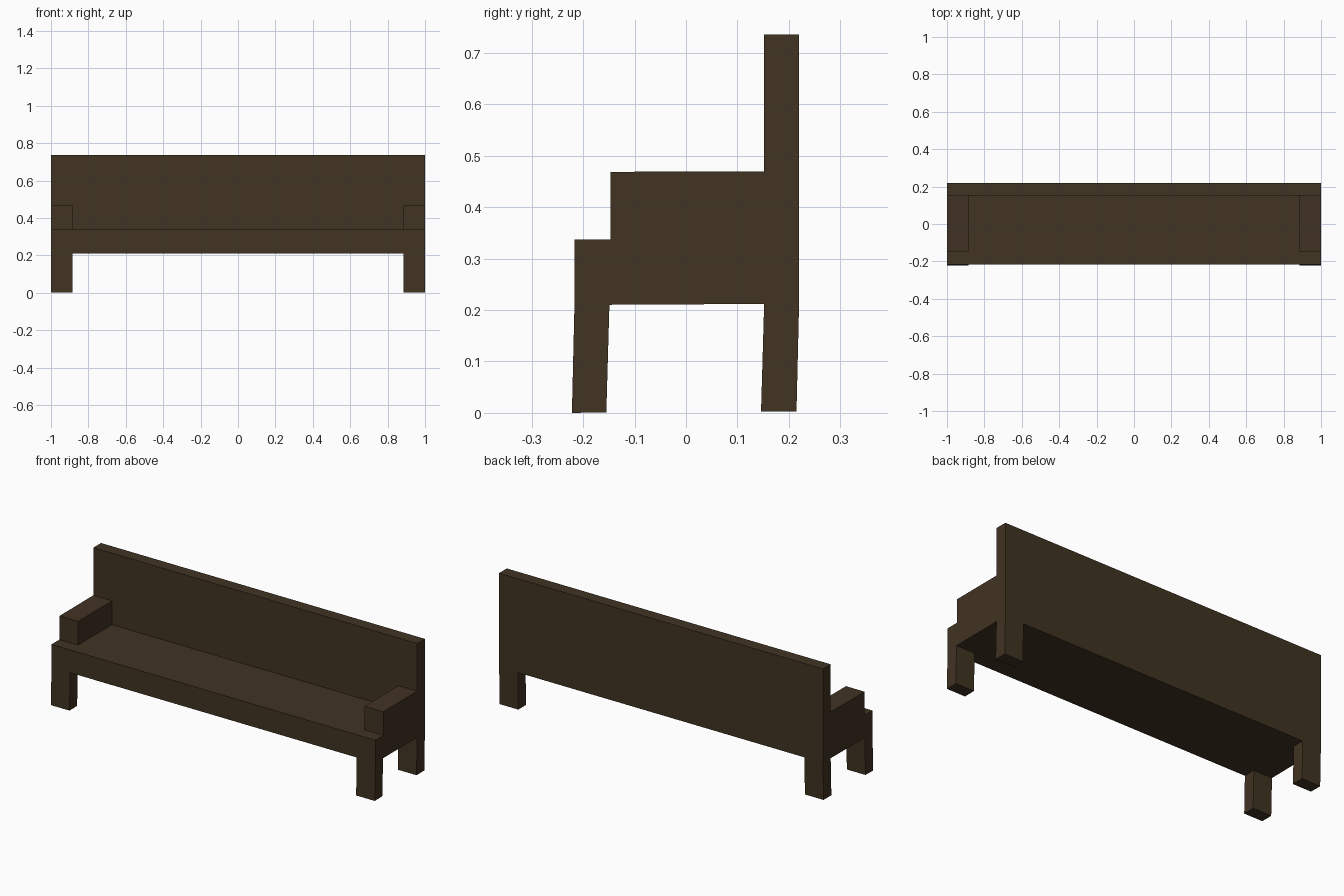
import bpy
import bmesh

if "Cube" in bpy.data.objects:
    bpy.data.objects.remove(bpy.data.objects["Cube"])

wood = bpy.data.materials.new("dark brown wood")
wood.diffuse_color = (0.052, 0.033, 0.016, 1)
wood.use_nodes = True
wood.node_tree.nodes["Principled BSDF"].inputs["Base Color"].default_value = wood.diffuse_color


def prism(name, profile, x0, x1, mirror=False):
    """Extrude a (y, z) side profile from x0 to x1, optionally mirrored across x = 0."""
    mesh = bpy.data.meshes.new(name)
    bm = bmesh.new()
    face = bm.faces.new([bm.verts.new((x0, y, z)) for y, z in profile])
    ext = bmesh.ops.extrude_face_region(bm, geom=[face])
    verts = [g for g in ext["geom"] if isinstance(g, bmesh.types.BMVert)]
    bmesh.ops.translate(bm, verts=verts, vec=(x1 - x0, 0, 0))
    bmesh.ops.recalc_face_normals(bm, faces=bm.faces)
    bm.to_mesh(mesh)
    bm.free()
    mesh.materials.append(wood)
    obj = bpy.data.objects.new(name, mesh)
    bpy.context.collection.objects.link(obj)
    if mirror:
        obj.modifiers.new("mirror", "MIRROR").use_mirror_merge = False
    return obj


# Full-width seat slab and tall backrest
prism("seat", [(-0.217, 0.21), (0.152, 0.212), (0.152, 0.337), (-0.217, 0.337)], -1, 1)
prism("backrest", [(0.152, 0.212), (0.22, 0.212), (0.22, 0.736), (0.152, 0.736)], -1, 1)

# Block armrests, set back from the seat's front edge
prism("armrests", [(-0.147, 0.337), (0.152, 0.337), (0.152, 0.47), (-0.147, 0.469)],
      0.885, 1, mirror=True)

# Slightly slanted legs
prism("front_legs", [(-0.222, 0), (-0.155, 0.001), (-0.149, 0.21), (-0.217, 0.21)],
      0.885, 1, mirror=True)
prism("back_legs", [(0.146, 0.003), (0.215, 0.003), (0.22, 0.212), (0.152, 0.212)],
      0.885, 1, mirror=True)
